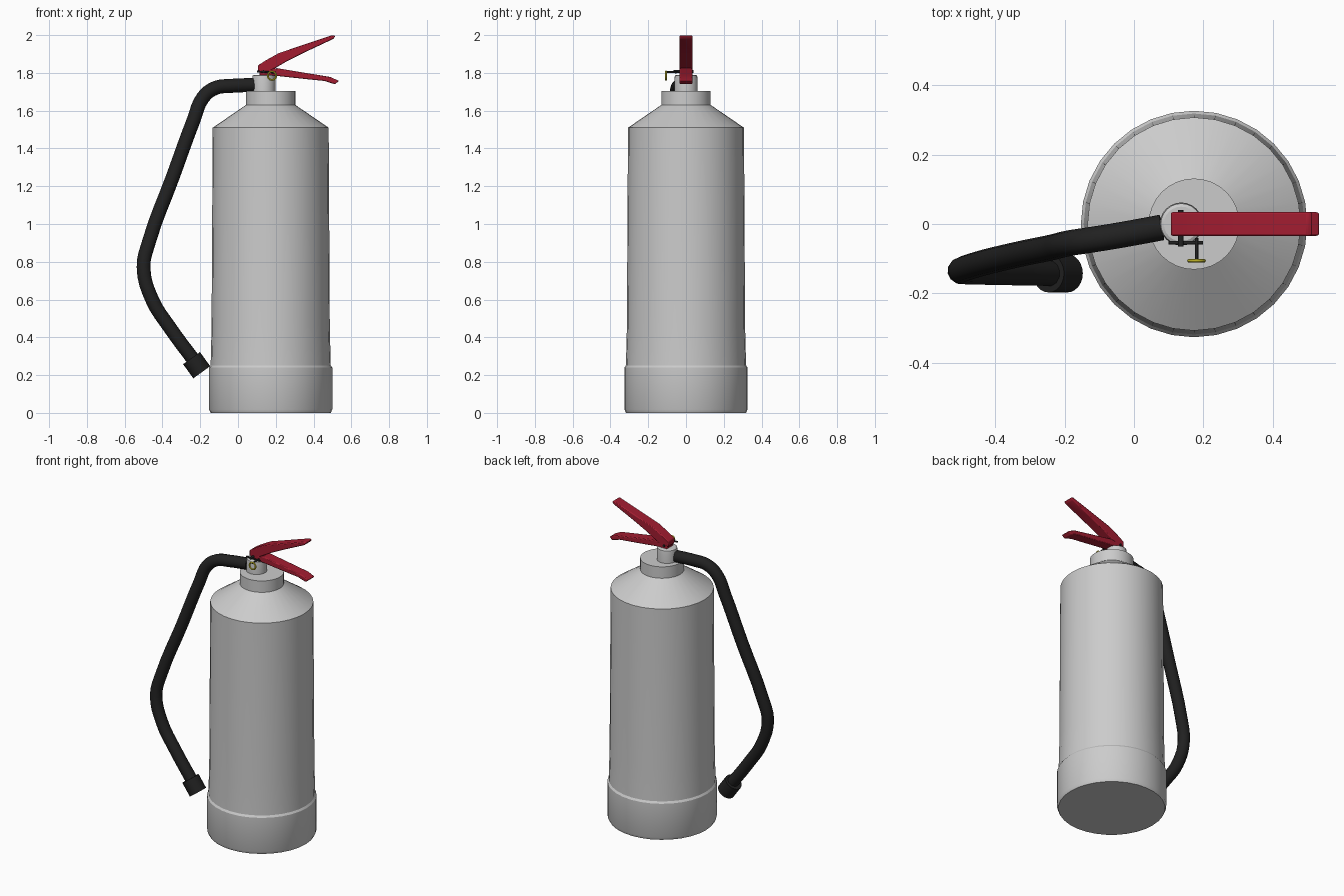
import bpy, bmesh, math
from mathutils import Vector

if "Cube" in bpy.data.objects:
    bpy.data.objects.remove(bpy.data.objects["Cube"])


def material(name, rgb):
    m = bpy.data.materials.new(name)
    m.diffuse_color = (*rgb, 1)
    m.use_nodes = True
    m.node_tree.nodes["Principled BSDF"].inputs["Base Color"].default_value = m.diffuse_color
    return m


BLACK = material("black_rubber", (0.015, 0.015, 0.015))
RED = material("red_paint", (0.36, 0.012, 0.03))
YELLOW = material("yellow_ring", (0.75, 0.65, 0.03))


def finish(ob, mat=None, angle=35):
    if mat:
        ob.data.materials.append(mat)
    bpy.ops.object.select_all(action='DESELECT')
    ob.select_set(True)
    bpy.context.view_layer.objects.active = ob
    bpy.ops.object.shade_smooth_by_angle(angle=math.radians(angle))
    return ob


def from_bmesh(name, bm):
    bmesh.ops.recalc_face_normals(bm, faces=bm.faces)
    me = bpy.data.meshes.new(name)
    bm.to_mesh(me)
    bm.free()
    ob = bpy.data.objects.new(name, me)
    bpy.context.collection.objects.link(ob)
    return ob


def lathe(name, profile, cx, sides=32, mat=None):
    """Revolve (radius, z) points about a vertical axis and cap both ends."""
    bm = bmesh.new()
    rings = [[bm.verts.new((cx + r * math.cos(2 * math.pi * i / sides),
                            r * math.sin(2 * math.pi * i / sides), z))
              for i in range(sides)] for r, z in profile]
    for a, b in zip(rings, rings[1:]):
        for i in range(sides):
            j = (i + 1) % sides
            bm.faces.new((a[i], a[j], b[j], b[i]))
    bm.faces.new(rings[0])
    bm.faces.new(rings[-1])
    return finish(from_bmesh(name, bm), mat, 25)


def lever(name, outline, half, mat):
    """Extrude an x-z outline across y with softened edges."""
    bm = bmesh.new()
    f = bm.faces.new([bm.verts.new((x, -half, z)) for x, z in outline])
    ext = bmesh.ops.extrude_face_region(bm, geom=[f])
    moved = [v for v in ext["geom"] if isinstance(v, bmesh.types.BMVert)]
    bmesh.ops.translate(bm, verts=moved, vec=(0, 2 * half, 0))
    ob = from_bmesh(name, bm)
    bev = ob.modifiers.new("soft_edges", 'BEVEL')
    bev.width, bev.segments = 0.005, 2
    return finish(ob, mat)


def rod(name, a, b, r, mat, sides=16):
    a, b = Vector(a), Vector(b)
    bpy.ops.mesh.primitive_cylinder_add(vertices=sides, radius=r, depth=(b - a).length,
                                        location=(a + b) / 2,
                                        rotation=(b - a).to_track_quat('Z', 'Y').to_euler())
    ob = bpy.context.object
    ob.name = name
    return finish(ob, mat)


# Tank with base skirt, tapered shoulder and neck
CX = 0.173
lathe("tank", [(0.318, 0), (0.326, 0.018), (0.326, 0.24), (0.318, 0.252),
               (0.313, 0.45), (0.307, 1.51), (0.131, 1.63), (0.131, 1.705)], CX)

# Valve on top of the neck
lathe("valve", [(0.062, 1.70), (0.062, 1.76), (0.059, 1.785), (0.05, 1.79)], 0.136, 24)

# Hose swept along a smooth path
path = [(0.08, -0.01, 1.736), (-0.04, -0.032, 1.731), (-0.12, -0.045, 1.72),
        (-0.185, -0.055, 1.67), (-0.235, -0.067, 1.55), (-0.345, -0.09, 1.25),
        (-0.47, -0.122, 0.91), (-0.5, -0.135, 0.77), (-0.455, -0.138, 0.6),
        (-0.36, -0.14, 0.45), (-0.235, -0.142, 0.28)]
cu = bpy.data.curves.new("hose", 'CURVE')
cu.dimensions = '3D'
cu.bevel_depth, cu.bevel_resolution = 0.037, 4
cu.resolution_u, cu.use_fill_caps = 4, True
sp = cu.splines.new('BEZIER')
sp.bezier_points.add(len(path) - 1)
for p, co in zip(sp.bezier_points, path):
    p.co = co
    p.handle_left_type = p.handle_right_type = 'AUTO'
tmp = bpy.data.objects.new("hose_path", cu)
bpy.context.collection.objects.link(tmp)
dg = bpy.context.evaluated_depsgraph_get()
hose = bpy.data.objects.new("hose", bpy.data.meshes.new_from_object(tmp.evaluated_get(dg)))
bpy.context.collection.objects.link(hose)
bpy.data.objects.remove(tmp)
hose.data.materials.clear()
finish(hose, BLACK)

# Nozzle at the hose end
rod("nozzle", (-0.246, -0.142, 0.29), (-0.192, -0.142, 0.215), 0.055, BLACK, 24)

# Squeeze lever and carrying handle
lever("squeeze_lever", [(0.106, 1.805), (0.106, 1.84), (0.15, 1.868), (0.217, 1.905),
                        (0.35, 1.95), (0.50, 2.0), (0.515, 1.995), (0.505, 1.98),
                        (0.36, 1.912), (0.265, 1.865), (0.205, 1.83), (0.16, 1.805)],
      0.034, RED)
lever("carry_handle", [(0.115, 1.785), (0.115, 1.812), (0.206, 1.825), (0.26, 1.816),
                       (0.40, 1.793), (0.49, 1.778), (0.535, 1.757), (0.512, 1.74),
                       (0.46, 1.757), (0.38, 1.765), (0.196, 1.785)], 0.034, RED)

# Pivot pin, safety pin and pull ring
rod("pivot_pin", (0.135, -0.065, 1.807), (0.135, 0.04, 1.807), 0.008, BLACK)
rod("safety_arm", (0.10, -0.054, 1.807), (0.198, -0.054, 1.802), 0.005, BLACK)
rod("safety_pin", (0.18, -0.04, 1.804), (0.18, -0.11, 1.804), 0.005, BLACK)
bpy.ops.mesh.primitive_torus_add(major_segments=24, minor_segments=8, major_radius=0.022,
                                 minor_radius=0.005, location=(0.18, -0.106, 1.785),
                                 rotation=(math.pi / 2, 0, 0))
ring = bpy.context.object
ring.name = "pull_ring"
finish(ring, YELLOW)
